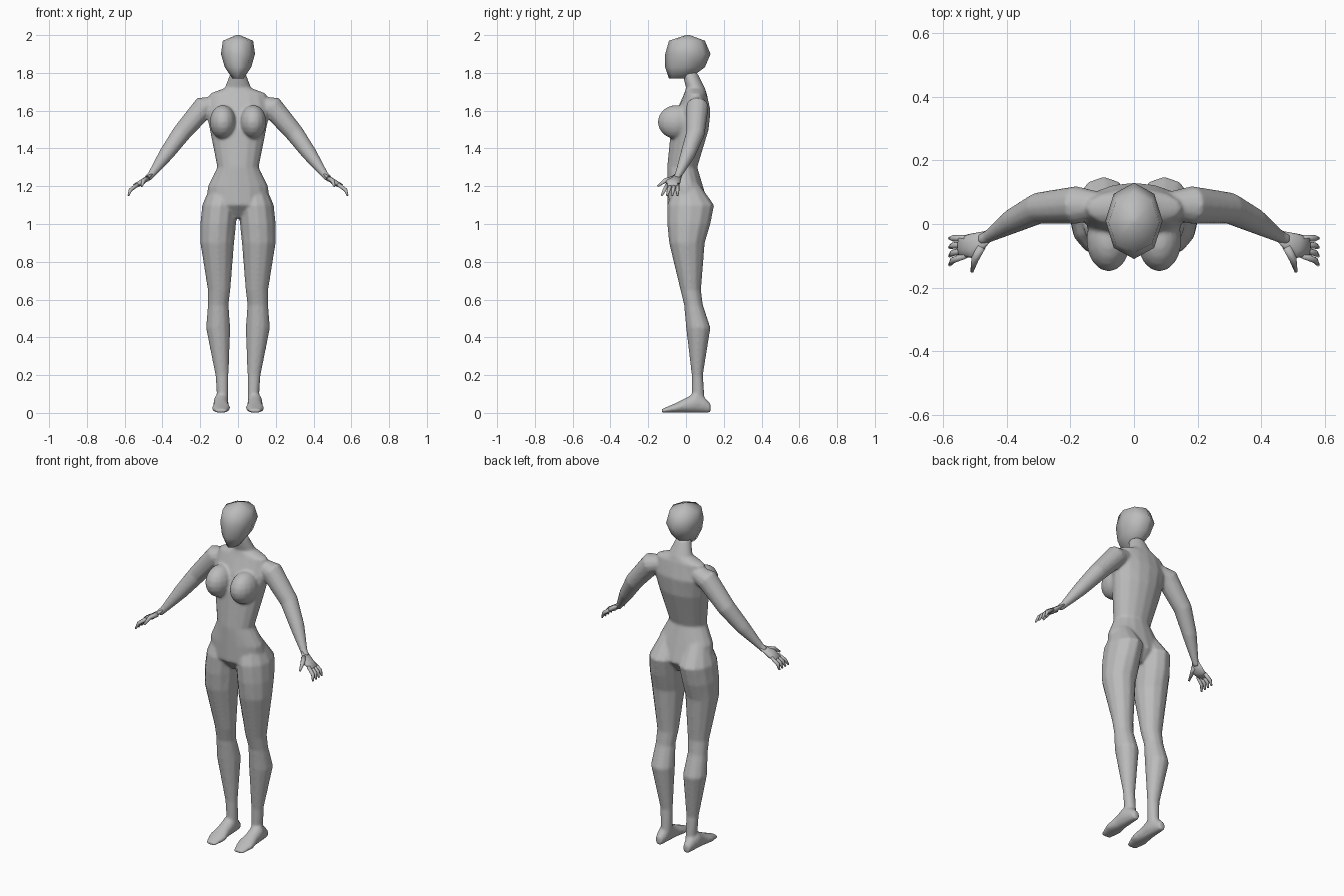
import bpy
import bmesh
from math import cos, sin, tau
from mathutils import Matrix, Vector

default_cube = bpy.data.objects.get("Cube")
if default_cube:
    bpy.data.objects.remove(default_cube)

skin = bpy.data.materials.new("plain_grey")
skin.use_nodes = True
grey = (.5, .5, .5, 1)
skin.diffuse_color = grey
skin.node_tree.nodes["Principled BSDF"].inputs["Base Color"].default_value = grey


def loft(mesh, rings, sides, mirror=1):
    """Skin a capped tube over rings of (centre, first radius, second radius)."""
    loops = []
    for centre, first, second in rings:
        loop = []
        for step in range(sides):
            angle = tau * step / sides
            point = centre + first * cos(angle) + second * sin(angle)
            point.x *= mirror
            loop.append(mesh.verts.new(point))
        loops.append(loop)
    for lower, upper in zip(loops, loops[1:]):
        for step in range(sides):
            after = (step + 1) % sides
            mesh.faces.new((lower[step], lower[after], upper[after], upper[step]))
    mesh.faces.new(loops[0])
    mesh.faces.new(loops[-1])


def level_ring(height, inner, outer, front, back):
    """Horizontal ring from its limits in x and y."""
    centre = Vector((inner + outer, front + back, height * 2)) / 2
    return (centre, Vector(((outer - inner) / 2, 0, 0)),
            Vector((0, (back - front) / 2, 0)))


def sole_ring(along_foot, half_width, top):
    """Ring across the foot, resting on the ground."""
    return (Vector((foot_centre, along_foot, top / 2)),
            Vector((half_width, 0, 0)), Vector((0, 0, top / 2)))


def limb_rings(path, thickness=1):
    """Rings square to a path of (x, y, z, radius), flattened by thickness."""
    points = [Vector(station[:3]) for station in path]
    forward = Vector((0, 1, 0))
    rings = []
    for index, station in enumerate(path):
        before = points[max(index - 1, 0)]
        after = points[min(index + 1, len(path) - 1)]
        direction = (after - before).normalized()
        across = (forward - direction * direction.y).normalized()
        radius = station[-1]
        rings.append((points[index], across * radius,
                      direction.cross(across) * radius * thickness))
    return rings


def ellipsoid(mesh, centre, radii, mirror):
    """Rounded mass mirrored to either side."""
    place = Matrix.Translation((centre[0] * mirror, *centre[1:]))
    bmesh.ops.create_uvsphere(mesh, u_segments=16, v_segments=10, radius=1,
                              matrix=place @ Matrix.Diagonal((*radii, 1)))


def finish(mesh, name):
    """Turn the working mesh into a smooth shaded object."""
    bmesh.ops.recalc_face_normals(mesh, faces=mesh.faces)
    data = bpy.data.meshes.new(name)
    mesh.to_mesh(data)
    mesh.free()
    data.materials.append(skin)
    for face in data.polygons:
        face.use_smooth = True
    part = bpy.data.objects.new(name, data)
    bpy.context.collection.objects.link(part)
    return part


# Torso and head profiles: height, half width, front, back
torso_profile = [
    (1.8, .04, -.02, .06), (1.72, .07, 0, .1), (1.69, .15, -.01, .11),
    (1.6, .17, -.05, .13), (1.5, .15, -.08, .12), (1.3, .11, -.1, .06),
    (1.2, .16, -.1, .09), (1.1, .17, -.1, .12), (1.03, .04, -.04, .07)]
head_profile = [
    (2, .01, 0, .02), (1.97, .08, -.09, .1), (1.9, .09, -.11, .13),
    (1.83, .07, -.11, .1), (1.77, .03, -.09, .02)]

# Leg profile: height, inner side, outer side, front, back
leg_profile = [
    (1.24, .03, .13, -.05, .05), (1.1, 0, .19, -.1, .15),
    (1, .01, .2, -.1, .13), (.9, .02, .2, -.09, .1),
    (.65, .04, .16, -.03, .08), (.57, .05, .16, -.01, .09),
    (.45, .04, .17, 0, .13), (.2, .05, .12, .03, .09), (.06, .05, .11, .03, .1)]

# Foot profile: position from heel to toe, half width, height
foot_centre = .09
foot_profile = [
    (.13, .02, .05), (.1, .03, .08), (.05, .04, .11), (0, .04, .08),
    (-.06, .05, .05), (-.13, .03, .02)]

# Arm path: position, radius
arm_path = [
    (.1, .06, 1.64, .04), (.18, .06, 1.62, .06), (.3, .05, 1.48, .05),
    (.38, .01, 1.37, .04), (.46, -.04, 1.26, .02), (.48, -.05, 1.24, .02)]

# Torso, breasts, legs, feet and arms fused into one smooth skin
body_mesh = bmesh.new()
loft(body_mesh, [level_ring(height, -half, half, front, back)
                 for height, half, front, back in torso_profile], 16)
for mirror in (1, -1):
    ellipsoid(body_mesh, (.08, -.05, 1.54), (.07, .1, .09), mirror)
    loft(body_mesh, [level_ring(*station) for station in leg_profile], 12, mirror)
    loft(body_mesh, [sole_ring(*station) for station in foot_profile], 12, mirror)
    loft(body_mesh, limb_rings(arm_path), 12, mirror)
body = finish(body_mesh, "body")
fuse = body.modifiers.new("fuse", 'REMESH')
fuse.mode = 'VOXEL'
fuse.voxel_size = .007
fuse.use_smooth_shade = True
relax = body.modifiers.new("relax", 'SMOOTH')
relax.iterations = 8

# Faceted, featureless head
head_mesh = bmesh.new()
loft(head_mesh, [level_ring(height, -half, half, front, back)
                 for height, half, front, back in head_profile], 8)
finish(head_mesh, "head")

# Hands: flat palm, thumb and four tapering fingers that fan out and curl down
palm_path = [(.46, -.04, 1.26, .02), (.51, -.07, 1.22, .04), (.55, -.07, 1.2, .03)]
thumb_path = [(.48, -.07, 1.24, .015), (.5, -.11, 1.23, .012), (.51, -.15, 1.2, .005)]
for mirror, label in ((1, "left"), (-1, "right")):
    hand_mesh = bmesh.new()
    loft(hand_mesh, limb_rings(palm_path, .4), 10, mirror)
    loft(hand_mesh, limb_rings(thumb_path), 8, mirror)
    for finger in range(4):
        knuckle = -.045 - .018 * finger
        fan = .005 * finger
        loft(hand_mesh, limb_rings([
            (.53, knuckle, 1.21, .01), (.57, knuckle - fan, 1.18, .01),
            (.58, knuckle - 2 * fan, 1.15, .005)]), 8, mirror)
    finish(hand_mesh, label + "_hand")
